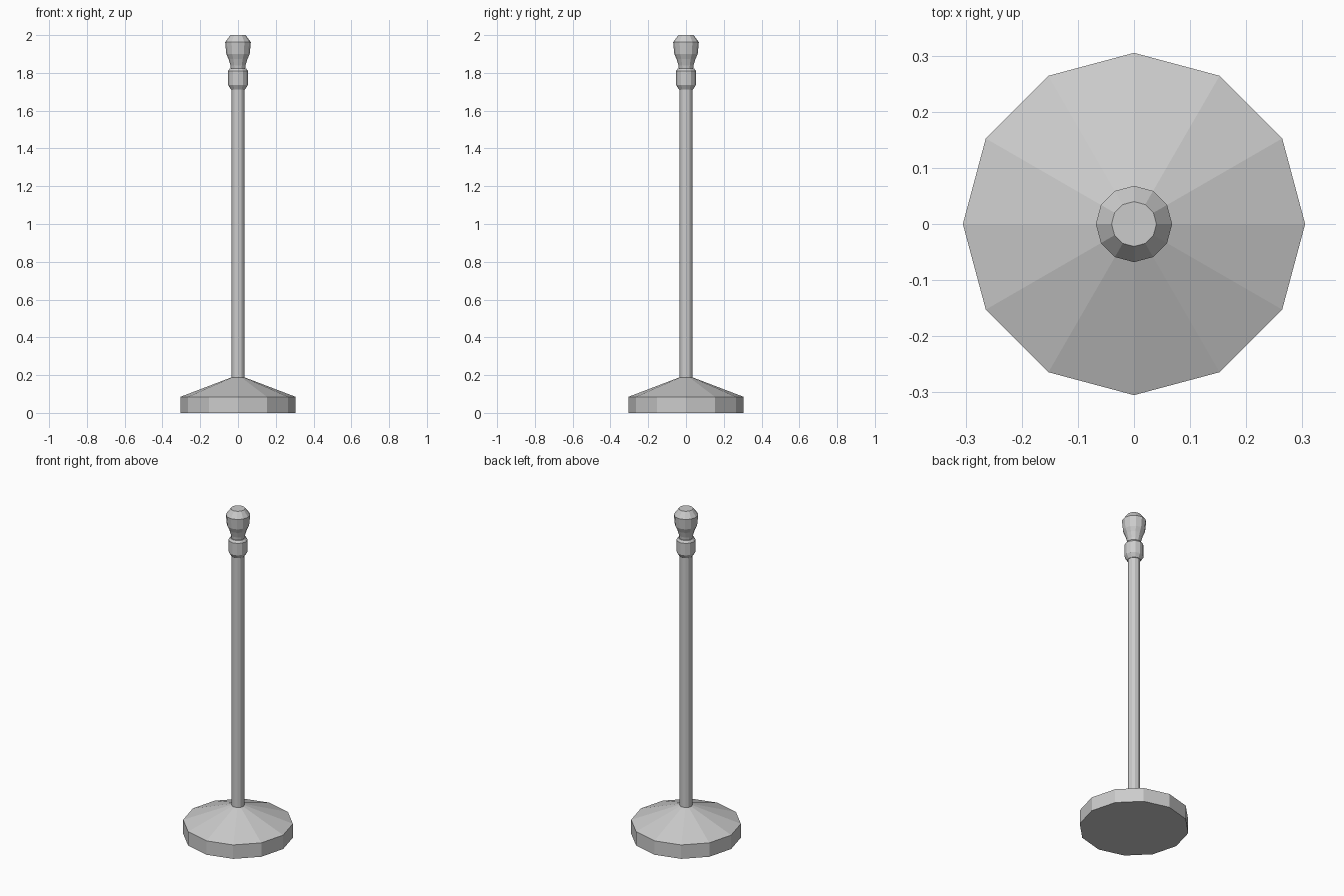
import bpy, bmesh
from math import cos, sin, pi

if "Cube" in bpy.data.objects:
    bpy.data.objects.remove(bpy.data.objects["Cube"])

SIDES = 12


def lathe(name, profile):
    """Revolve (radius, z) points into a capped, flat-faced solid."""
    bm = bmesh.new()
    rings = [[bm.verts.new((r * cos(2 * pi * i / SIDES), r * sin(2 * pi * i / SIDES), z))
              for i in range(SIDES)] for r, z in profile]
    for low, high in zip(rings, rings[1:]):
        for i in range(SIDES):
            j = (i + 1) % SIDES
            bm.faces.new((low[i], low[j], high[j], high[i]))
    bm.faces.new(rings[0][::-1])
    bm.faces.new(rings[-1])
    mesh = bpy.data.meshes.new(name)
    bm.to_mesh(mesh)
    bm.free()
    obj = bpy.data.objects.new(name, mesh)
    bpy.context.collection.objects.link(obj)
    return obj


# Weighted foot with sloped top
lathe("base", [(0.305, 0), (0.305, 0.085), (0.035, 0.188)])
# Upright pole
lathe("pole", [(0.035, 0.18), (0.035, 1.72)])
# Collar ring
lathe("collar", [(0.038, 1.713), (0.053, 1.737), (0.053, 1.81), (0.043, 1.823)])
# Flared finial knob
lathe("finial", [(0.037, 1.815), (0.04, 1.84), (0.05, 1.873), (0.062, 1.9),
                 (0.068, 1.963), (0.04, 2.0)])
